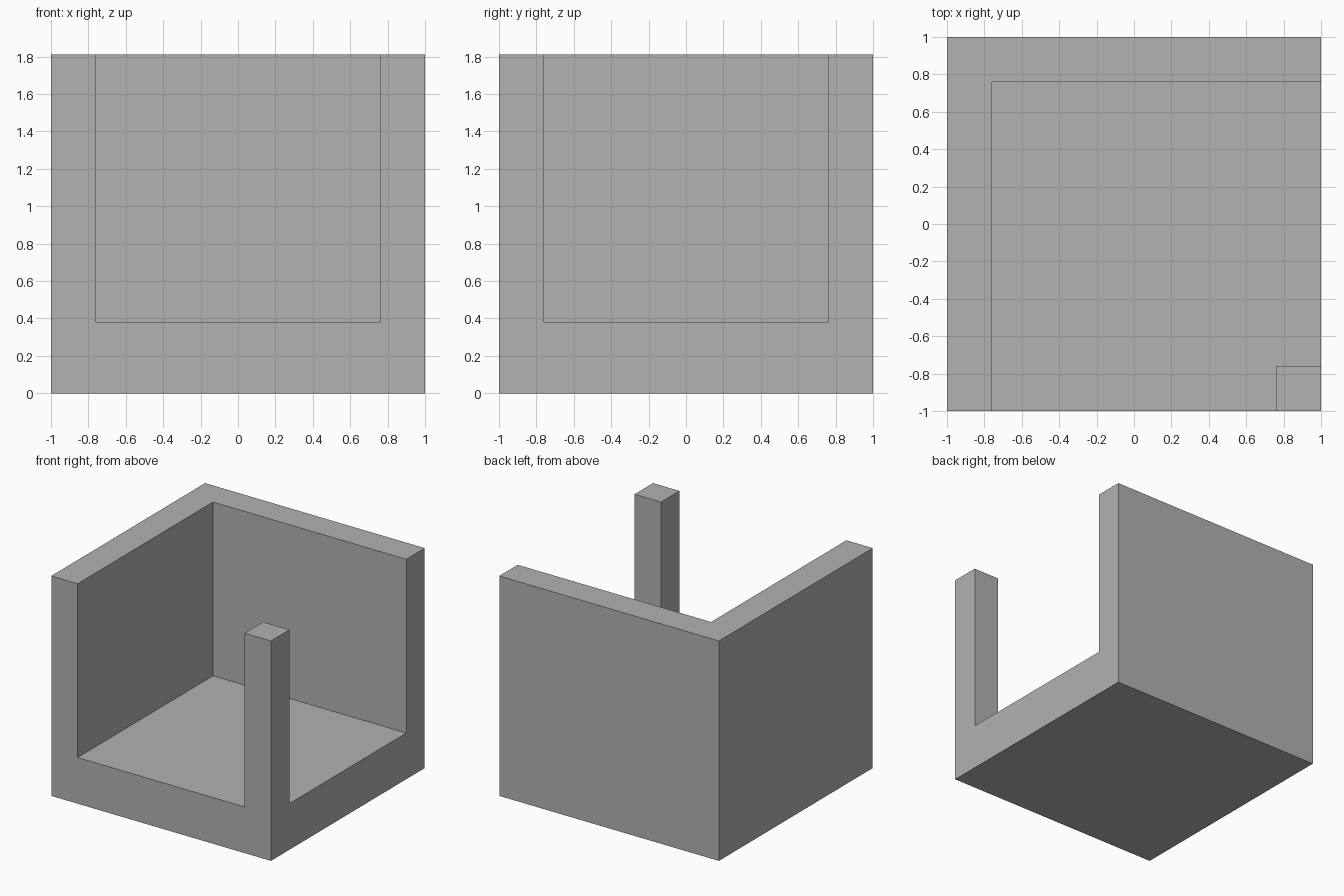
import bpy
import bmesh

if "Cube" in bpy.data.objects:
    bpy.data.objects.remove(bpy.data.objects["Cube"], do_unlink=True)

FLOOR, TOP = 0.38, 1.81
LINES = [-1, -0.76, 0.76, 1]

grey = bpy.data.materials.new("plain grey")
grey.use_nodes = True
colour = (0.445, 0.445, 0.445, 1)
grey.diffuse_color = colour
grey.node_tree.nodes["Principled BSDF"].inputs["Base Color"].default_value = colour


def raise_faces(bm, faces, height):
    """Extrude faces upwards as one region."""
    result = bmesh.ops.extrude_face_region(bm, geom=faces)
    verts = [g for g in result["geom"] if isinstance(g, bmesh.types.BMVert)]
    bmesh.ops.translate(bm, verts=verts, vec=(0, 0, height))
    return [g for g in result["geom"] if isinstance(g, bmesh.types.BMFace)]


# Footprint divided into floor, wall and post cells
bm = bmesh.new()
grid = [[bm.verts.new((x, y, 0)) for y in LINES] for x in LINES]
cells = [bm.faces.new((grid[i][j], grid[i + 1][j], grid[i + 1][j + 1], grid[i][j + 1]))
         for i in range(3) for j in range(3)]

# Thick base with its underside kept
base = bmesh.ops.duplicate(bm, geom=cells)
underside = [g for g in base["geom"] if isinstance(g, bmesh.types.BMFace)]
bmesh.ops.reverse_faces(bm, faces=underside)
tops = raise_faces(bm, cells, FLOOR)
bmesh.ops.remove_doubles(bm, verts=bm.verts[:], dist=0.0001)

# Left-hand and back walls, plus the free corner post
raised = []
for face in tops:
    c = face.calc_center_median()
    wall = c.x < -0.8 or c.y > 0.8
    post = c.x > 0.8 and c.y < -0.8
    if wall or post:
        raised.append(face)
raise_faces(bm, raised, TOP - FLOOR)

# Merge coplanar faces into clean flat sides
bmesh.ops.recalc_face_normals(bm, faces=bm.faces[:])
bmesh.ops.dissolve_limit(bm, angle_limit=0.01, verts=bm.verts[:], edges=bm.edges[:])

mesh = bpy.data.meshes.new("open_corner_box")
bm.to_mesh(mesh)
bm.free()
mesh.materials.append(grey)
box = bpy.data.objects.new("open_corner_box", mesh)
bpy.context.scene.collection.objects.link(box)
